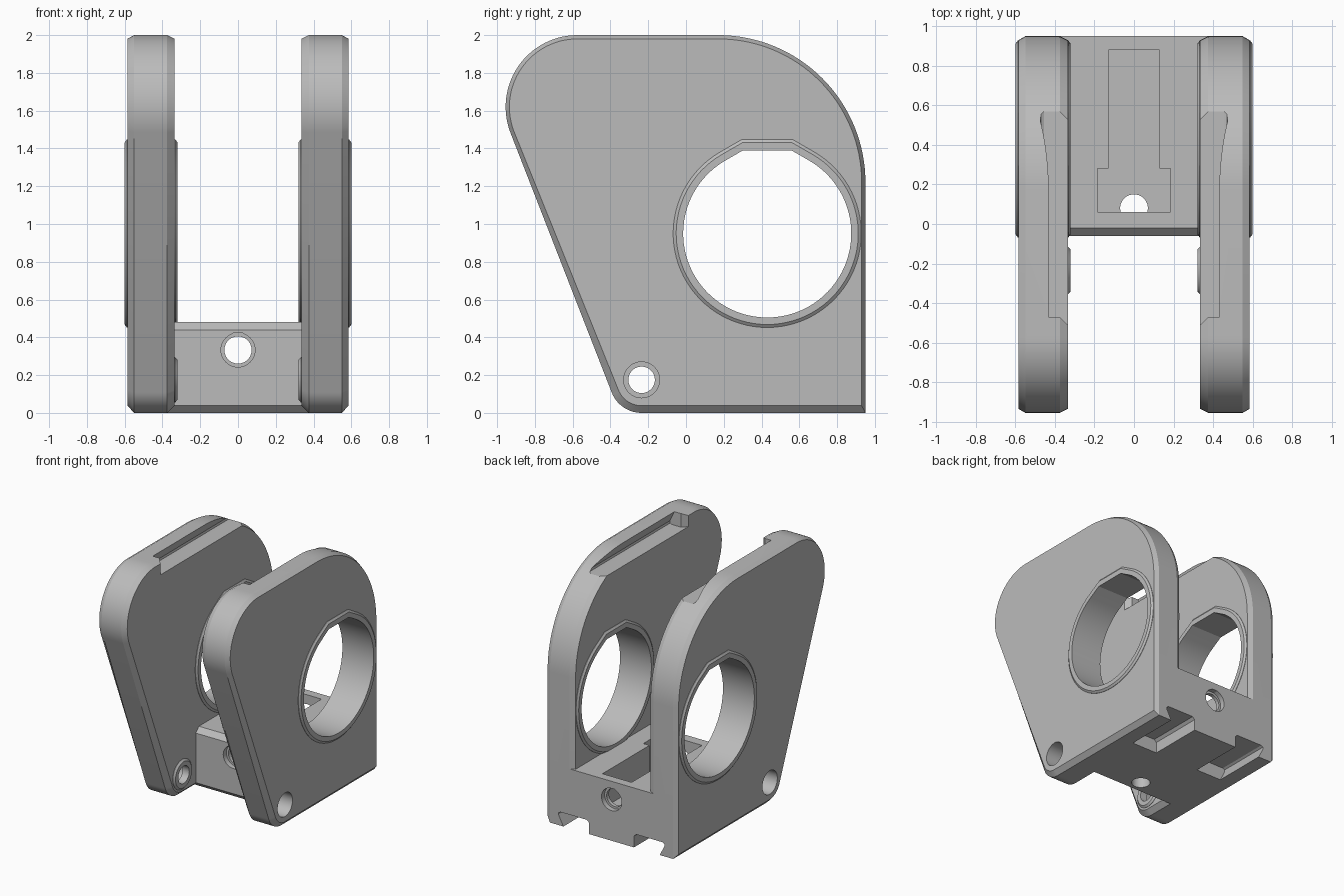
import bpy, bmesh
from math import sin, cos, tan, pi, radians

if "Cube" in bpy.data.objects:
    bpy.data.objects.remove(bpy.data.objects["Cube"], do_unlink=True)

grey = bpy.data.materials.new("plain_grey")
grey.use_nodes = True
grey.diffuse_color = (0.5, 0.5, 0.5, 1)
grey.node_tree.nodes["Principled BSDF"].inputs["Base Color"].default_value = (0.5, 0.5, 0.5, 1)


def loft(name, axis, sections):
    """Skin equal-length 2D loops placed along an axis: [(position, loop), ...]."""
    place = {"x": lambda p, u, v: (p, u, v),
             "y": lambda p, u, v: (u, p, v),
             "z": lambda p, u, v: (u, v, p)}[axis]
    bm = bmesh.new()
    rings = [[bm.verts.new(place(p, u, v)) for u, v in loop] for p, loop in sections]
    n = len(rings[0])
    for a, b in zip(rings, rings[1:]):
        for i in range(n):
            j = (i + 1) % n
            bm.faces.new((a[i], a[j], b[j], b[i]))
    bm.faces.new(rings[0])
    bm.faces.new(rings[-1])
    bmesh.ops.recalc_face_normals(bm, faces=bm.faces)
    mesh = bpy.data.meshes.new(name)
    bm.to_mesh(mesh)
    bm.free()
    mesh.materials.append(grey)
    ob = bpy.data.objects.new(name, mesh)
    bpy.context.collection.objects.link(ob)
    return ob


def prism(name, axis, start, end, loop):
    return loft(name, axis, [(start, loop), (end, loop)])


def rect(u0, u1, v0, v1):
    return [(u0, v0), (u1, v0), (u1, v1), (u0, v1)]


def arc(u, v, r, a0, a1, n):
    return [(u + r * cos(radians(a0 + (a1 - a0) * i / n)),
             v + r * sin(radians(a0 + (a1 - a0) * i / n))) for i in range(n + 1)]


def circle(u, v, r):
    return arc(u, v, r, 0, 354.375, 63)


def flat_top_hole(u, v, r, top):
    """Circle with two tangent 30 degree slopes meeting a level roof."""
    half = (r / sin(pi / 3) - top) / tan(pi / 6)
    return arc(u, v, r, 120, 420, 72) + [(u + half, v + top), (u - half, v + top)]


def plate_outline(d, e):
    """Plate profile inset by d along the top and back, by e low down."""
    return ([(0.95 - d, e)] + arc(0.17, 1.22, 0.78 - d, 0, 90, 32)
            + arc(-0.575, 1.62, 0.38 - d, 90, 201, 28)
            + arc(-0.235, 0.17, 0.17 - e, 201, 270, 16))


# Base block between the plates
body = prism("bracket_frame", "x", -0.46, 0.46,
             [(-0.06, 0.04), (-0.02, 0), (0.95, 0), (0.95, 0.48), (-0.02, 0.48), (-0.06, 0.44)])
adds, cuts = [], []

for s in (-1, 1):
    # Side plate with chamfered rim
    full, inset = plate_outline(0, 0), plate_outline(0.02, 0.038)
    adds.append(loft("side_plate", "x", [(s * 0.335, inset), (s * 0.375, full),
                                         (s * 0.55, full), (s * 0.585, inset)]))
    # Raised collar around the large opening, on both faces
    wide = flat_top_hole(0.43, 0.95, 0.498, 0.498)
    slim = flat_top_hole(0.43, 0.95, 0.482, 0.482)
    adds.append(loft("opening_collar", "x", [(s * 0.32, slim), (s * 0.332, wide),
                                             (s * 0.588, wide), (s * 0.6, slim)]))
    # Small pivot boss on the inner face
    adds.append(loft("pivot_boss", "x", [(s * 0.32, circle(-0.235, 0.175, 0.105)),
                                         (s * 0.333, circle(-0.235, 0.175, 0.12)),
                                         (s * 0.4, circle(-0.235, 0.175, 0.12))]))
    # Pivot counterbore from outside
    cuts.append(prism("pivot_counterbore", "x", s * 0.38, s * 0.7, circle(-0.235, 0.175, 0.095)))
    # Undercut groove along the inner top edge, with angled front end
    groove = [(0.3, 1.89), (0.455, 1.89), (0.47, 1.898), (0.474, 1.915), (0.417, 2.03), (0.3, 2.03)]
    cuts.append(prism("top_groove", "y", -0.47, 1.1, [(s * u, v) for u, v in groove]))
    wedge = [(0.3, -0.545), (0.376, -0.469), (0.376, -0.45), (0.3, -0.45)]
    cuts.append(prism("groove_lead_in", "z", 1.89, 2.03, [(s * u, v) for u, v in wedge]))
    # Dovetail slot in the underside, open at the back
    slot = [(0.2, -0.03), (0.2, 0.09), (0.22, 0.11), (0.455, 0.11),
            (0.472, 0.1), (0.474, 0.085), (0.415, -0.03)]
    cuts.append(prism("bottom_slot", "y", 0.5, 1.1, [(s * u, v) for u, v in slot]))

# Openings through both plates
cuts.append(prism("large_opening", "x", -0.8, 0.8, flat_top_hole(0.43, 0.95, 0.445, 0.44)))
cuts.append(prism("pivot_hole", "x", -0.8, 0.8, circle(-0.235, 0.175, 0.07)))
# T-shaped pocket, bolt hole and drain hole in the base block
pocket = [(-0.185, 0.06), (0.185, 0.06), (0.185, 0.28), (0.13, 0.28),
          (0.13, 0.88), (-0.13, 0.88), (-0.13, 0.28), (-0.185, 0.28)]
cuts.append(prism("block_pocket", "z", 0.2, 0.6, pocket))
cuts.append(prism("bolt_hole", "y", -0.2, 1.1, circle(0, 0.333, 0.072)))
for y0, y1 in ((-0.2, -0.02), (0.91, 1.1)):
    cuts.append(prism("bolt_recess", "y", y0, y1, flat_top_hole(0, 0.333, 0.09, 0.09)))
cuts.append(prism("drain_hole", "z", -0.1, 0.3, circle(0, 0.08, 0.07)))

# Combine everything into one solid
for operation, tools in (("UNION", adds), ("DIFFERENCE", cuts)):
    for tool in tools:
        tool.hide_render = True
        mod = body.modifiers.new(tool.name, "BOOLEAN")
        mod.operation, mod.object, mod.solver = operation, tool, "EXACT"
solid = bpy.data.meshes.new_from_object(
    body.evaluated_get(bpy.context.evaluated_depsgraph_get()))
body.modifiers.clear()
body.data = solid
for tool in adds + cuts:
    bpy.data.objects.remove(tool, do_unlink=True)

bpy.ops.object.select_all(action="DESELECT")
body.select_set(True)
bpy.context.view_layer.objects.active = body
bpy.ops.object.shade_smooth_by_angle(angle=radians(20))
